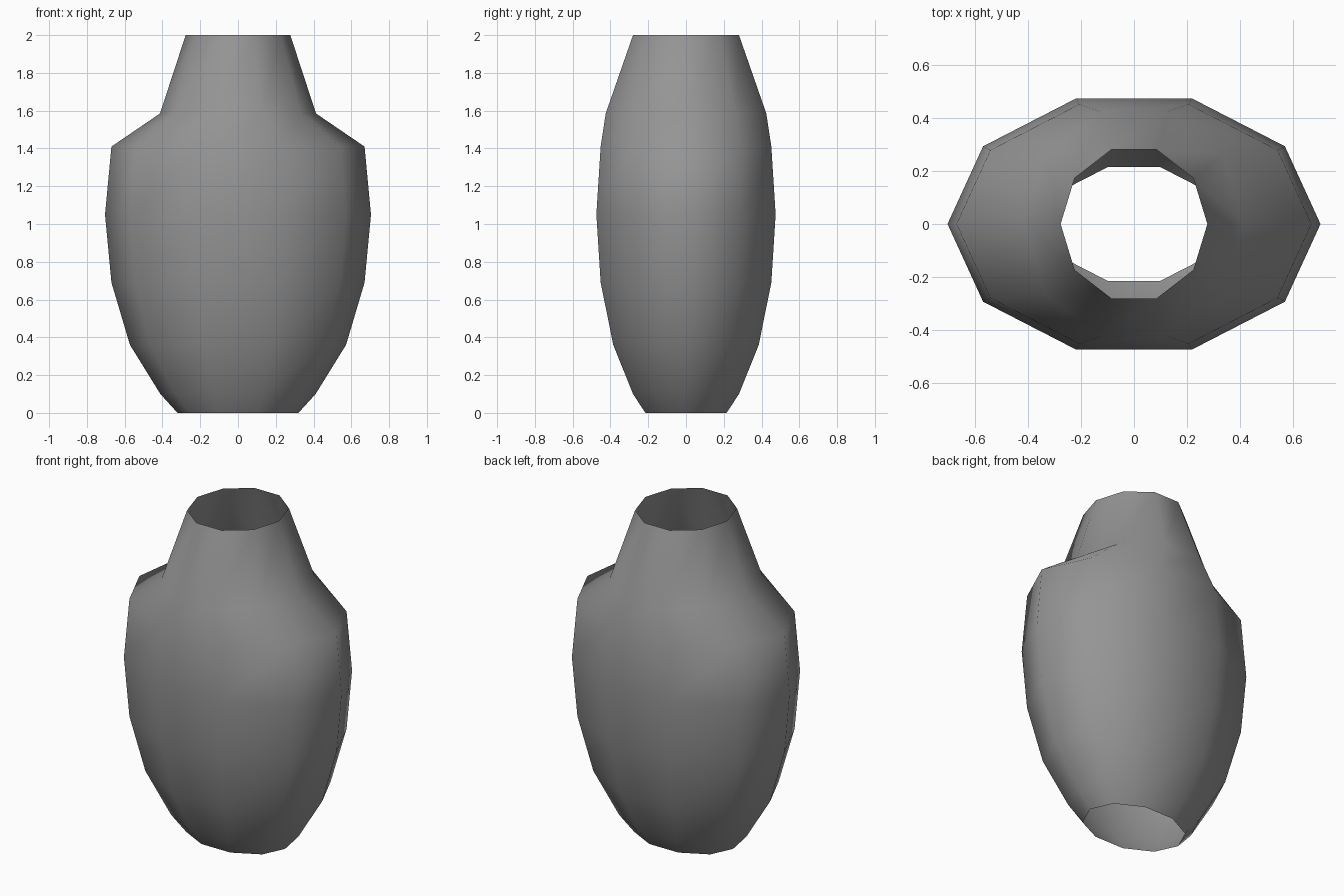
import bpy
import bmesh
from math import cos, sin, pi

cube = bpy.data.objects.get("Cube")
if cube:
    bpy.data.objects.remove(cube, do_unlink=True)

# Plain grey finish
grey = bpy.data.materials.new("plain_grey")
grey.use_nodes = True
colour = (0.3, 0.3, 0.3, 1)
grey.diffuse_color = colour
grey.node_tree.nodes["Principled BSDF"].inputs["Base Color"].default_value = colour

SIDES = 10
# Profile of oval rings: height, half width, half depth
PROFILE = [
    (0.0, 0.32, 0.226),     # open foot
    (0.10, 0.411, 0.295),
    (0.36, 0.572, 0.405),
    (0.69, 0.67, 0.475),
    (1.05, 0.704, 0.499),   # widest point
    (1.41, 0.67, 0.475),    # shoulder
    (1.585, 0.413, 0.447),  # base of neck
    (2.0, 0.277, 0.295),    # open mouth
]

# Open shell lofted through the rings
bm = bmesh.new()
rings = [[bm.verts.new((rx * cos(2 * pi * i / SIDES), ry * sin(2 * pi * i / SIDES), z))
          for i in range(SIDES)] for z, rx, ry in PROFILE]
for low, high in zip(rings, rings[1:]):
    for i in range(SIDES):
        j = (i + 1) % SIDES
        bm.faces.new((low[i], low[j], high[j], high[i]))
for face in bm.faces:
    face.smooth = True

mesh = bpy.data.meshes.new("vase_shell")
bm.to_mesh(mesh)
bm.free()
mesh.materials.append(grey)
vase = bpy.data.objects.new("vase_shell", mesh)
bpy.context.collection.objects.link(vase)
